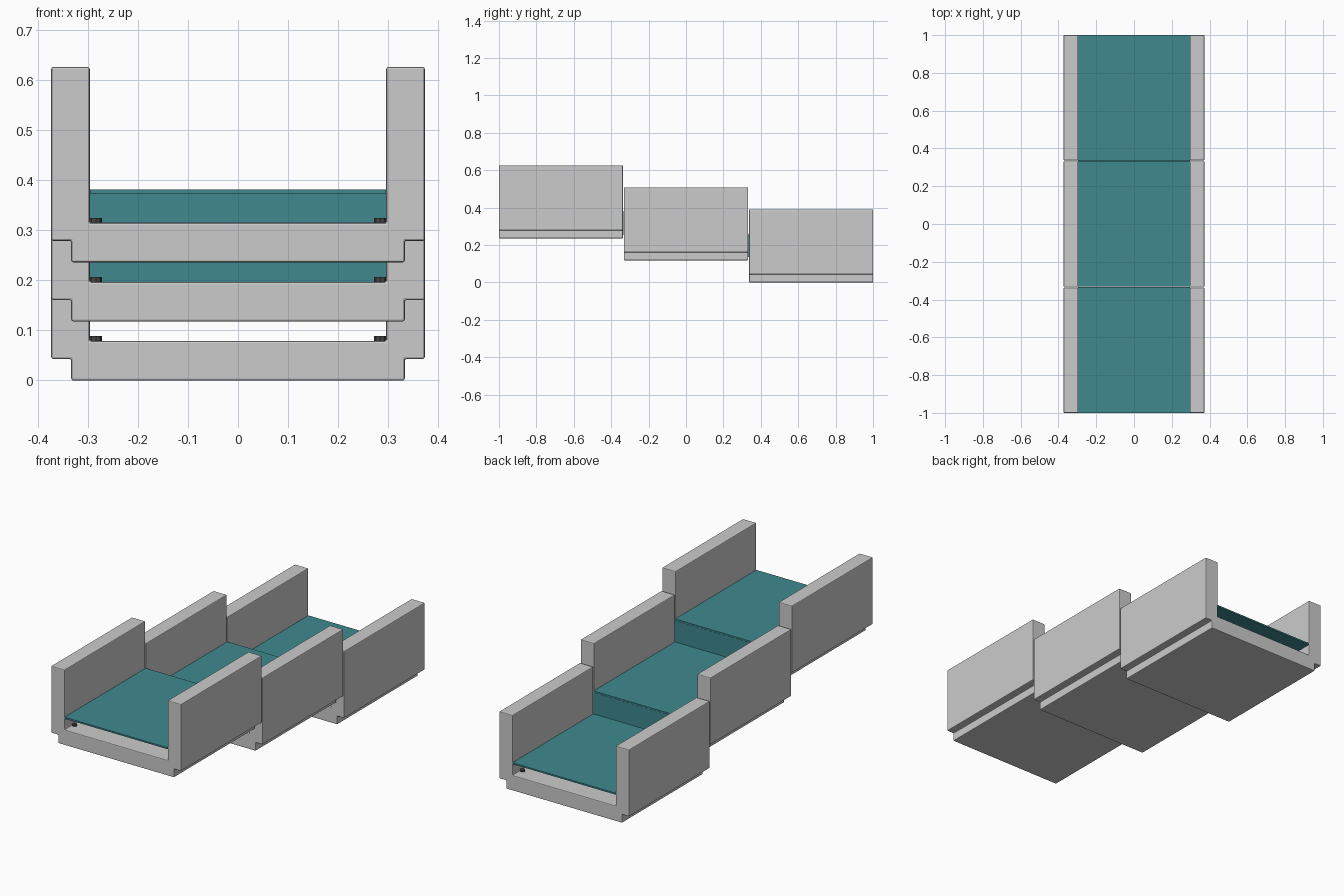
import bpy, bmesh, math

if "Cube" in bpy.data.objects:
    bpy.data.objects.remove(bpy.data.objects["Cube"])

L, PITCH, STEP = 0.663, 0.6685, 0.118   # section length, spacing, drop per section
LEVEL = 0.145                           # water surface above section base


def material(name, col):
    m = bpy.data.materials.new(name)
    m.diffuse_color = (*col, 1)
    m.use_nodes = True
    m.node_tree.nodes["Principled BSDF"].inputs["Base Color"].default_value = m.diffuse_color
    return m


teal = material("water_teal", (0.05, 0.25, 0.275))
dark = material("dark_metal", (0.06, 0.06, 0.06))


def finish(name, bm, mat=None):
    bmesh.ops.recalc_face_normals(bm, faces=bm.faces)
    me = bpy.data.meshes.new(name)
    bm.to_mesh(me)
    bm.free()
    ob = bpy.data.objects.new(name, me)
    bpy.context.collection.objects.link(ob)
    if mat:
        me.materials.append(mat)
    return ob


def box(name, x, y, z, mat):
    bm = bmesh.new()
    bmesh.ops.create_cube(bm, size=1)
    for v in bm.verts:
        v.co = (x[v.co.x > 0], y[v.co.y > 0], z[v.co.z > 0])
    return finish(name, bm, mat)


# Right half of the U-shaped channel profile (x, z), mirrored below
half = [(0.333, 0), (0.333, 0.043), (0.373, 0.043), (0.373, 0.39),
        (0.296, 0.39), (0.296, 0.079)]
profile = half + [(-x, z) for x, z in reversed(half)]

for i in range(3):
    yc = (i - 1) * PITCH
    y0, y1 = yc - L / 2, yc + L / 2
    zb = (2 - i) * STEP

    # Concrete channel section
    bm = bmesh.new()
    face = bm.faces.new([bm.verts.new((x, y0, z + zb)) for x, z in profile])
    ext = bmesh.ops.extrude_face_region(bm, geom=[face])["geom"]
    bmesh.ops.translate(bm, vec=(0, L, 0),
                        verts=[v for v in ext if isinstance(v, bmesh.types.BMVert)])
    convex_cut = finish(f"channel_section_{i + 1}", bm)
    bev = convex_cut.modifiers.new("edge_rounding", 'BEVEL')
    bev.width, bev.segments = 0.004, 2
    bev.limit_method = 'ANGLE'

    # Water surface sheet
    box(f"water_surface_{i + 1}", (-0.296, 0.296), (y0, y1 + (0.003 if i < 2 else 0)),
        (zb + LEVEL - 0.008, zb + LEVEL), teal)

    # Vertical fall down to the next section
    if i < 2:
        box(f"water_fall_{i + 1}", (-0.296, 0.296), (y1 - 0.002, y1 + 0.004),
            (zb + LEVEL - STEP - 0.008, zb + LEVEL - 0.008), teal)

    # Small bolt heads in the floor corners
    for sx in (-1, 1):
        for k, t in enumerate((-0.4, 0.4)):
            bm = bmesh.new()
            bmesh.ops.create_cone(bm, cap_ends=True, segments=8, radius1=0.012,
                                  radius2=0.012, depth=0.011)
            bolt = finish(f"floor_bolt_{i + 1}_{'left' if sx < 0 else 'right'}_{k + 1}",
                          bm, dark)
            bolt.location = (sx * 0.284, yc + t * L, zb + 0.083)
